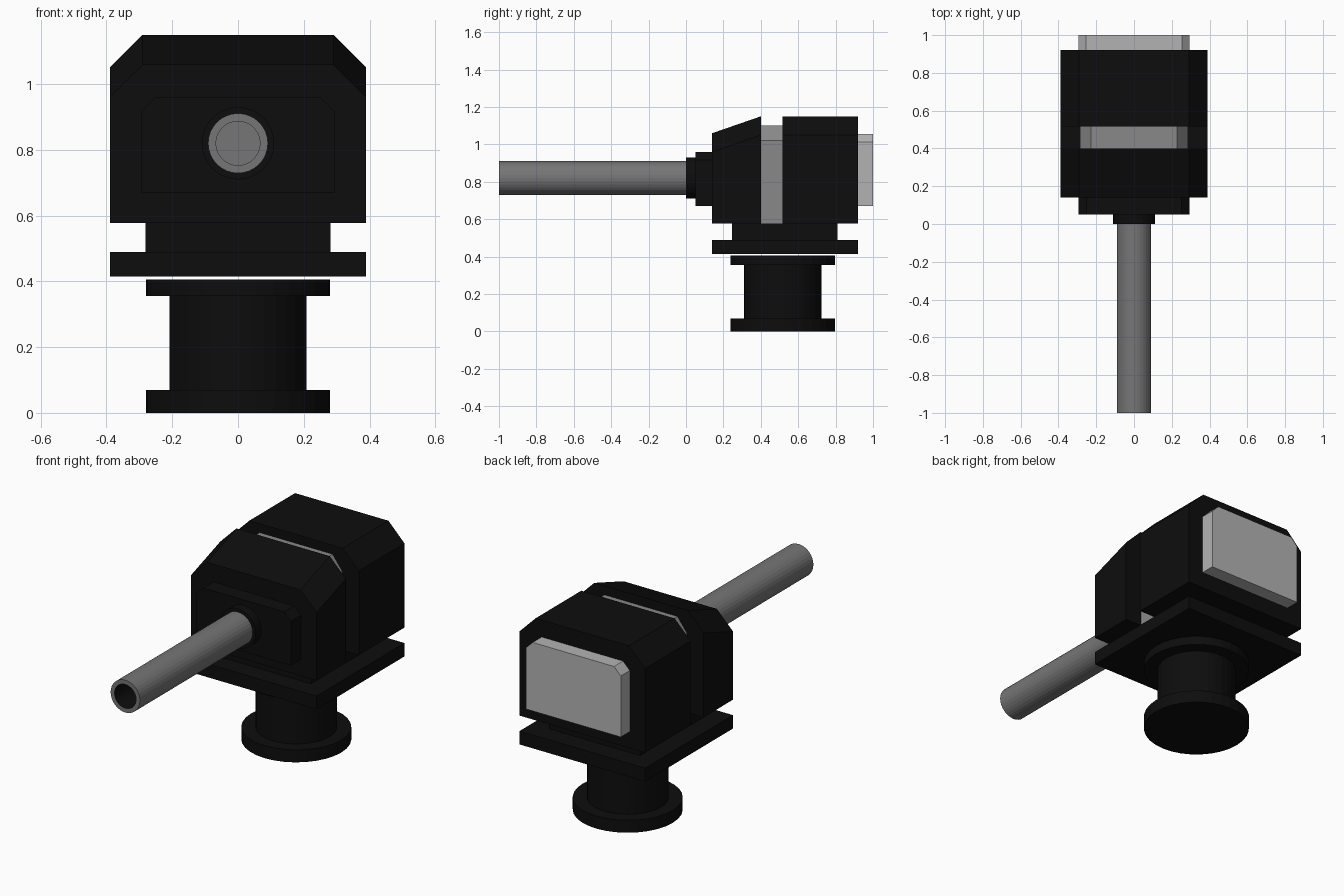
import bpy, bmesh
from math import radians
from mathutils import Matrix

if "Cube" in bpy.data.objects:
    bpy.data.objects.remove(bpy.data.objects["Cube"])


def material(name, v):
    m = bpy.data.materials.new(name)
    m.diffuse_color = (v, v, v, 1)
    m.use_nodes = True
    m.node_tree.nodes["Principled BSDF"].inputs["Base Color"].default_value = m.diffuse_color
    return m


BLACK = material("black", 0.004)
STEEL = material("steel", 0.18)
MID = material("mid_grey", 0.25)
LIGHT = material("light_grey", 0.45)
CY = 0.517   # turret axis
BZ = 0.82    # barrel axis height


def finish(name, bm, *mats):
    bmesh.ops.recalc_face_normals(bm, faces=bm.faces)
    me = bpy.data.meshes.new(name)
    bm.to_mesh(me)
    bm.free()
    for m in mats:
        me.materials.append(m)
    ob = bpy.data.objects.new(name, me)
    bpy.context.collection.objects.link(ob)
    return ob


def block(name, mat, hw, y0, y1, z0, z1, cx=0, cz=0, drop=0):
    """Box along y with chamfered top corners; drop lowers the front top edge."""
    bm = bmesh.new()
    if cx:
        right = [(hw, z0, 0), (hw, z1 - cz, 1), (hw - cx, z1, 1)]
    else:
        right = [(hw, z0, 0), (hw, z1, 1)]
    prof = right + [(-x, z, k) for x, z, k in reversed(right)]
    front = [bm.verts.new((x, y0, z - drop * k)) for x, z, k in prof]
    back = [bm.verts.new((x, y1, z)) for x, z, k in prof]
    bm.faces.new(front)
    bm.faces.new(back)
    for i in range(len(prof)):
        j = (i + 1) % len(prof)
        bm.faces.new((front[i], front[j], back[j], back[i]))
    return finish(name, bm, mat)


def cylinder(name, mat, r, a, b, along_y=False):
    """Cylinder from a to b, upright on the turret axis or along the barrel axis."""
    bm = bmesh.new()
    m = Matrix.Translation((0, CY, (a + b) / 2))
    if along_y:
        m = Matrix.Translation((0, (a + b) / 2, BZ)) @ Matrix.Rotation(radians(90), 4, 'X')
    bmesh.ops.create_cone(bm, cap_ends=True, segments=32, radius1=r, radius2=r,
                          depth=b - a, matrix=m)
    return finish(name, bm, mat)


# Pedestal
cylinder("pedestal_foot", BLACK, 0.28, 0, 0.07)
cylinder("pedestal_column", BLACK, 0.208, 0.07, 0.355)
cylinder("pedestal_cap", BLACK, 0.28, 0.355, 0.405)

# Turning plate and neck
block("turn_plate", BLACK, 0.39, 0.14, 0.92, 0.415, 0.49)
block("neck", BLACK, 0.282, 0.245, 0.81, 0.49, 0.577)

# Housing: sloped front, recessed middle, rear block
block("front_housing", BLACK, 0.39, 0.14, 0.40, 0.577, 1.15, 0.1, 0.1, drop=0.09)
block("middle_core", MID, 0.287, 0.40, 0.515, 0.577, 1.10, 0.06, 0.08)
block("rear_housing", BLACK, 0.39, 0.515, 0.92, 0.577, 1.15, 0.1, 0.1)
block("rear_panel", LIGHT, 0.295, 0.92, 1.0, 0.67, 1.055, 0.042, 0.042)

# Barrel mount
block("barrel_mount", BLACK, 0.293, 0.05, 0.14, 0.67, 0.96, 0.042, 0.042)
cylinder("barrel_sleeve", BLACK, 0.11, 0, 0.05, along_y=True)

# Barrel with a dark recessed bore
barrel = cylinder("barrel", STEEL, 0.091, -1, 0, along_y=True)
barrel.data.materials.append(BLACK)
bm = bmesh.new()
bm.from_mesh(barrel.data)
muzzle = min(bm.faces, key=lambda f: f.calc_center_median().y)
bmesh.ops.inset_region(bm, faces=[muzzle], thickness=0.024)
walls = bmesh.ops.extrude_discrete_faces(bm, faces=[muzzle])["faces"]
bmesh.ops.translate(bm, verts=walls[0].verts, vec=(0, 0.3, 0))
for e in walls[0].edges:
    for f in e.link_faces:
        if f is not walls[0]:
            f.material_index = 1
bm.to_mesh(barrel.data)
bm.free()
